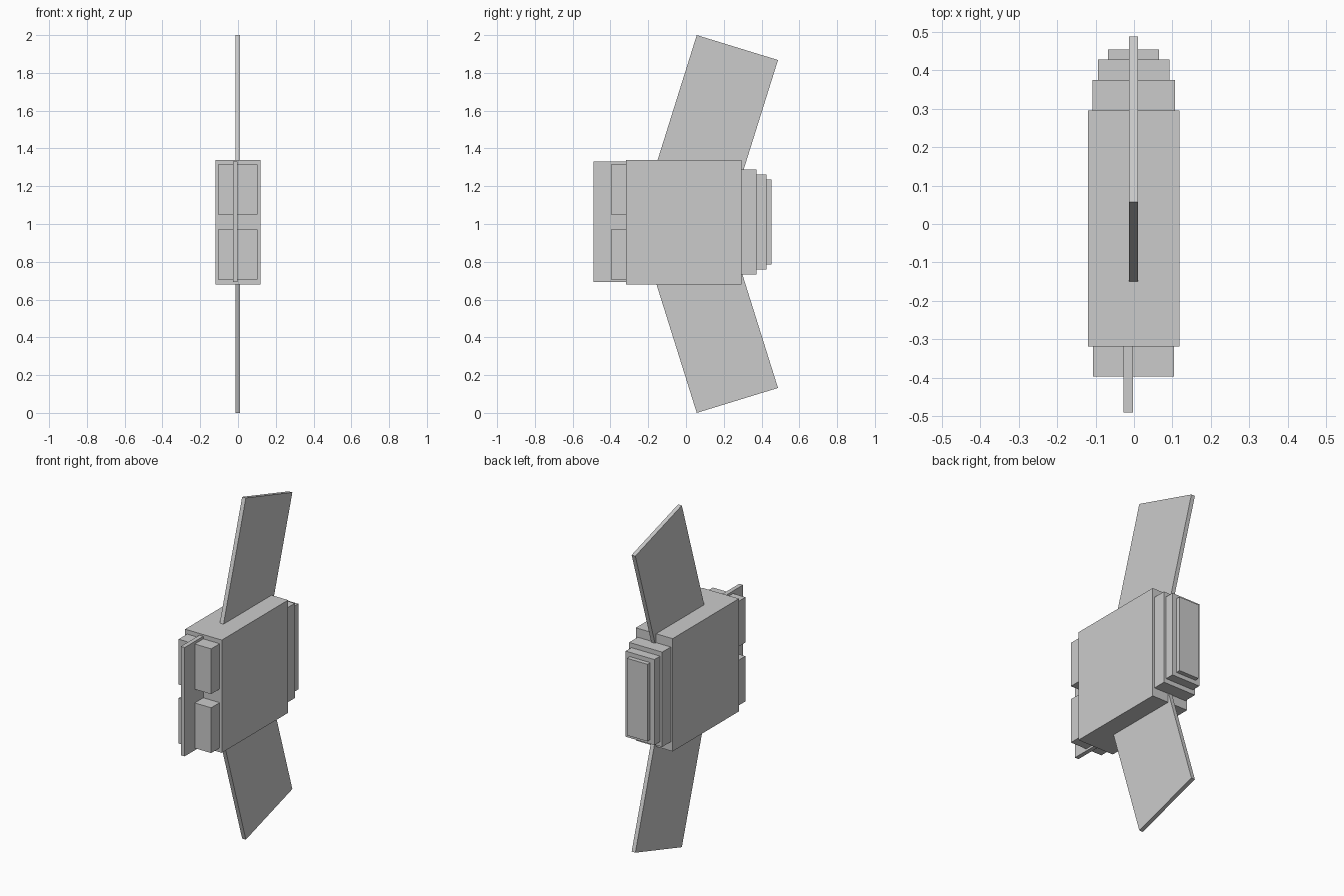
import bpy, bmesh
from mathutils import Vector

if "Cube" in bpy.data.objects:
    bpy.data.objects.remove(bpy.data.objects["Cube"])


def prism(name, profile, x0, x1):
    """Extrude a (y, z) outline from x0 to x1."""
    bm = bmesh.new()
    face = bm.faces.new([bm.verts.new((x0, y, z)) for y, z in profile])
    ext = bmesh.ops.extrude_face_region(bm, geom=[face])
    verts = [v for v in ext["geom"] if isinstance(v, bmesh.types.BMVert)]
    bmesh.ops.translate(bm, verts=verts, vec=(x1 - x0, 0, 0))
    bmesh.ops.recalc_face_normals(bm, faces=bm.faces)
    mesh = bpy.data.meshes.new(name)
    bm.to_mesh(mesh)
    bm.free()
    obj = bpy.data.objects.new(name, mesh)
    bpy.context.collection.objects.link(obj)
    return obj


def box(name, x0, x1, y0, y1, z0, z1):
    return prism(name, [(y0, z0), (y1, z0), (y1, z1), (y0, z1)], x0, x1)


# Main hull
box("hull", -0.12, 0.118, -0.318, 0.295, 0.68, 1.34)

# Stepped rear plates, each smaller than the last
steps = [(0.107, 0.295, 0.374, 0.733, 1.288),
         (0.093, 0.374, 0.427, 0.76, 1.261),
         (0.066, 0.427, 0.453, 0.785, 1.236)]
for i, (w, y0, y1, z0, z1) in enumerate(steps):
    box(f"rear_step_{i + 1}", -w - 0.001, w - 0.001, y0, y1, z0, z1)

# Front blocks, upper and lower
for name, z0 in (("upper", 1.05), ("lower", 0.705)):
    box(f"front_block_{name}", -0.107, 0.104, -0.397, -0.318, z0, z0 + 0.265)

# Thin vertical fin at the front
box("front_fin", -0.027, -0.002, -0.49, -0.318, 0.693, 1.33)

# Tilted wing panels, rooted inside the hull, mirrored up and down
tip_a, tip_b = Vector((0.057, 2.0)), Vector((0.487, 1.868))
inward = Vector((-0.299, -0.954)) * 0.8
for name, flip in (("upper", False), ("lower", True)):
    outline = [tip_a, tip_b, tip_b + inward, tip_a + inward]
    prism(f"wing_{name}", [(p.x, 2 - p.y if flip else p.y) for p in outline],
          -0.013, 0.011)
